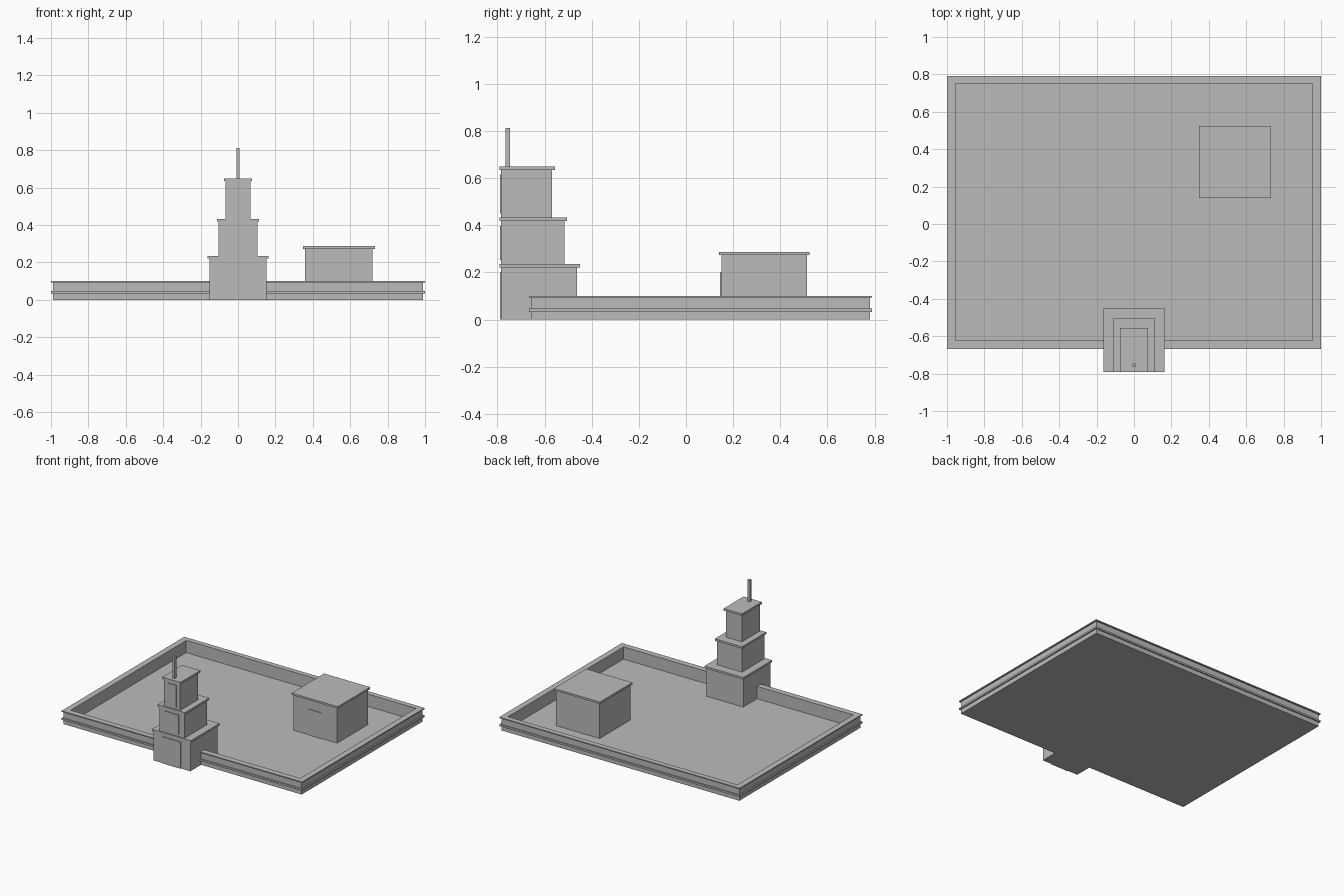
import bpy
import bmesh

if "Cube" in bpy.data.objects:
    bpy.data.objects.remove(bpy.data.objects["Cube"], do_unlink=True)

# One plain stone colour
GREY = (0.5, 0.5, 0.5, 1.0)
stone = bpy.data.materials.new("stone grey")
stone.use_nodes = True
stone.diffuse_color = GREY
stone.node_tree.nodes["Principled BSDF"].inputs["Base Color"].default_value = GREY


def finish(name, bm):
    mesh = bpy.data.meshes.new(name)
    bm.normal_update()
    bm.to_mesh(mesh)
    bm.free()
    mesh.materials.append(stone)
    obj = bpy.data.objects.new(name, mesh)
    bpy.context.scene.collection.objects.link(obj)
    return obj


def box(name, x, y, z):
    """Box from (low, high) ranges on each axis."""
    bm = bmesh.new()
    bmesh.ops.create_cube(bm, size=1)
    for v in bm.verts:
        v.co = [r[0] + (c + 0.5) * (r[1] - r[0]) for c, r in zip(v.co, (x, y, z))]
    return finish(name, bm)


def ring(name, outer, inner, z):
    """Rectangular frame; outer and inner are (half width, front y, back y)."""
    bm = bmesh.new()

    def loop(rect, height):
        w, front, back = rect
        corners = ((-w, front), (w, front), (w, back), (-w, back))
        return [bm.verts.new((x, y, height)) for x, y in corners]

    loops = [loop(outer, z[0]), loop(outer, z[1]), loop(inner, z[1]), loop(inner, z[0])]
    for k in range(4):
        a, b = loops[k], loops[(k + 1) % 4]
        for i in range(4):
            j = (i + 1) % 4
            bm.faces.new((a[i], a[j], b[j], b[i]))
    return finish(name, bm)


# Courtyard floor and enclosing wall with two projecting bands
wall_outer = (0.99, -0.657, 0.78)
wall_inner = (0.96, -0.627, 0.755)
band_outer = (1.0, -0.667, 0.79)
cap_inner = (0.955, -0.623, 0.751)
box("courtyard_floor", (-0.97, 0.97), (-0.64, 0.765), (0, 0.006))
ring("enclosure_wall", wall_outer, wall_inner, (0, 0.094))
ring("wall_lower_band", band_outer, wall_inner, (0.033, 0.046))
ring("wall_cap", band_outer, cap_inner, (0.093, 0.101))

# Stepped gate tower: half width, back y, bottom, top, panel half width
FRONT = -0.785
tiers = (
    ("lower", 0.153, -0.462, 0, 0.22, 0.075),
    ("middle", 0.104, -0.516, 0.234, 0.418, 0.06),
    ("upper", 0.067, -0.568, 0.432, 0.635, 0.037),
)
for name, w, back, z0, z1, pw in tiers:
    box(name + "_tower_tier", (-w, w), (FRONT, back), (z0, z1))
    box(name + "_tower_ledge", (-w - 0.009, w + 0.009), (-0.792, back + 0.012),
        (z1, z1 + 0.015))
    gap = 0.018 if z0 else 0
    box(name + "_tower_panel", (-pw, pw), (FRONT - 0.005, FRONT), (z0 + gap, z1 - 0.02))

# Mast on the tower roof
box("tower_mast", (-0.009, 0.009), (-0.765, -0.746), (0.65, 0.812))

# Square house with overhanging roof and a front door
box("house_walls", (0.358, 0.72), (0.15, 0.514), (0.006, 0.274))
box("house_roof", (0.348, 0.732), (0.14, 0.525), (0.273, 0.287))
box("house_door", (0.487, 0.587), (0.145, 0.15), (0.006, 0.2))
